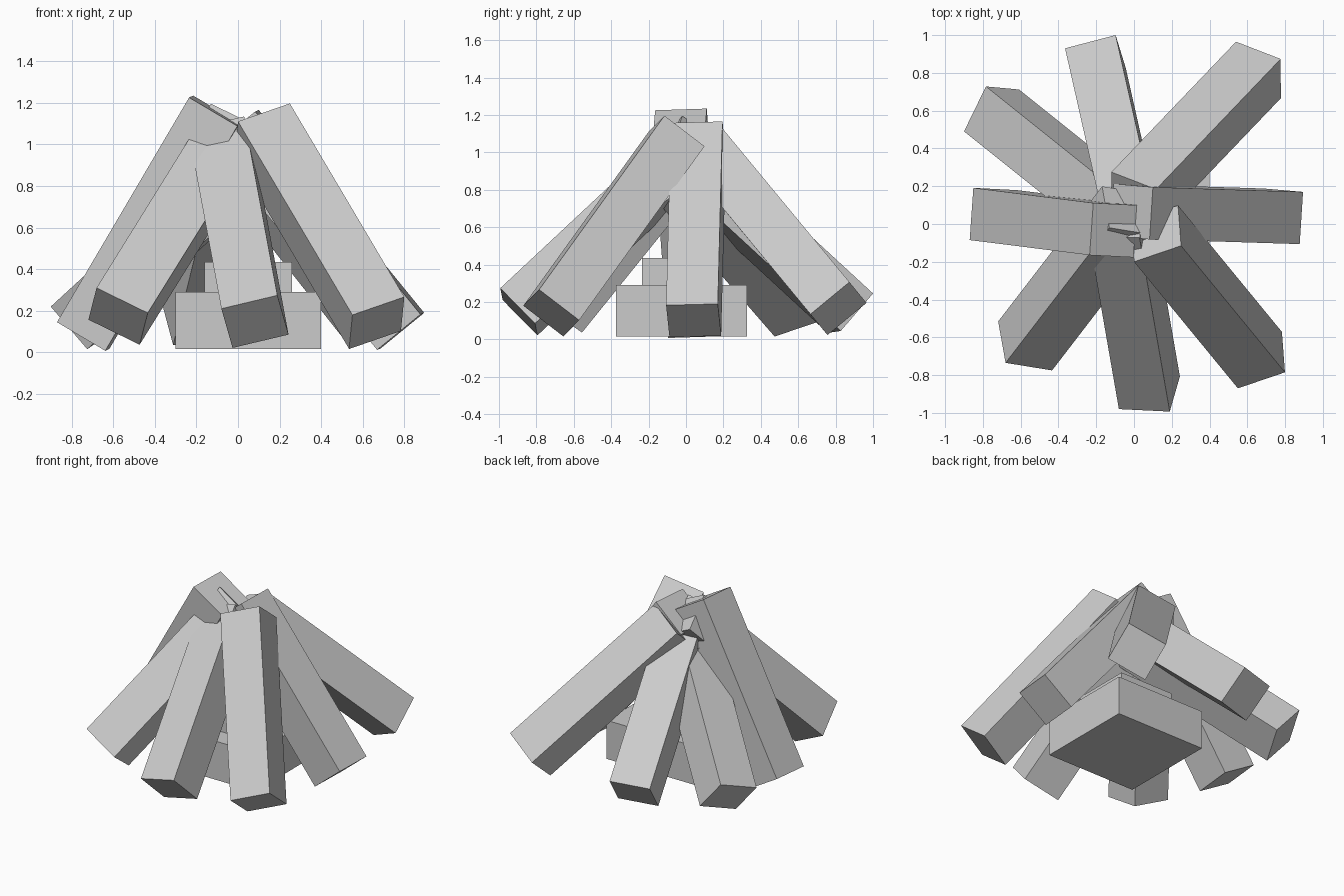
import bpy, bmesh
from mathutils import Vector

if "Cube" in bpy.data.objects:
    bpy.data.objects.remove(bpy.data.objects["Cube"])

THICK = 0.27


def add_mesh(name, corners):
    # corners: four of one end, then four of the opposite end in the same order
    bm = bmesh.new()
    v = [bm.verts.new(c) for c in corners]
    bm.faces.new(v[:4])
    bm.faces.new(v[4:])
    for i in range(4):
        j = (i + 1) % 4
        bm.faces.new((v[i], v[j], v[4 + j], v[4 + i]))
    bmesh.ops.recalc_face_normals(bm, faces=bm.faces[:])
    me = bpy.data.meshes.new(name)
    bm.to_mesh(me)
    bm.free()
    bpy.context.collection.objects.link(bpy.data.objects.new(name, me))


def log(name, a, b, c):
    # a-b: upper edge of the outer face, c: foot of that face below a
    a, b, c = Vector(a), Vector(b), Vector(c)
    axis = c - a
    n = axis.normalized()
    w = (b - a) - n * (b - a).dot(n)
    w = w.normalized() * 0.277
    d = n.cross(w).normalized() * THICK
    if d.z > 0:
        d = -d
    end = [a, a + w, a + w + d, a + d]
    add_mesh(name, end + [p + axis for p in end])


def block(name, cx, cy, size, z0, z1):
    h = size / 2
    ring = [(-h, -h), (h, -h), (h, h), (-h, h)]
    add_mesh(name, [(cx + x, cy + y, z) for z in (z0, z1) for x, y in ring])


# Leaning logs
log("front_log", (-0.24, -0.06, 1.07), (0.04, -0.07, 1.14), (-0.08, -0.98, 0.21))
log("front_right_log", (0.0, -0.20, 1.11), (0.25, -0.12, 1.19), (0.55, -0.87, 0.18))
log("right_log", (0.10, 0.195, 1.165), (0.08, -0.085, 1.16), (0.895, 0.17, 0.19))
log("back_right_log", (-0.12, 0.275, 1.03), (0.11, 0.185, 1.14), (0.54, 0.965, 0.195))
log("back_log", (-0.157, 0.008, 1.085), (0.108, 0.078, 1.095), (-0.365, 0.93, 0.235))
log("back_left_log", (-0.095, -0.154, 0.96), (0.02, 0.081, 1.04), (-0.90, 0.49, 0.22))
log("left_log", (-0.235, -0.165, 1.225), (-0.215, 0.11, 1.235), (-0.87, -0.085, 0.145))
log("front_left_log", (-0.13, -0.02, 1.195), (0.115, -0.06, 1.075), (-0.68, -0.735, 0.31))

# Stepped core under the logs
block("core_base", 0.05, -0.025, 0.70, 0.015, 0.29)
block("core_top", 0.05, -0.025, 0.42, 0.29, 0.435)
